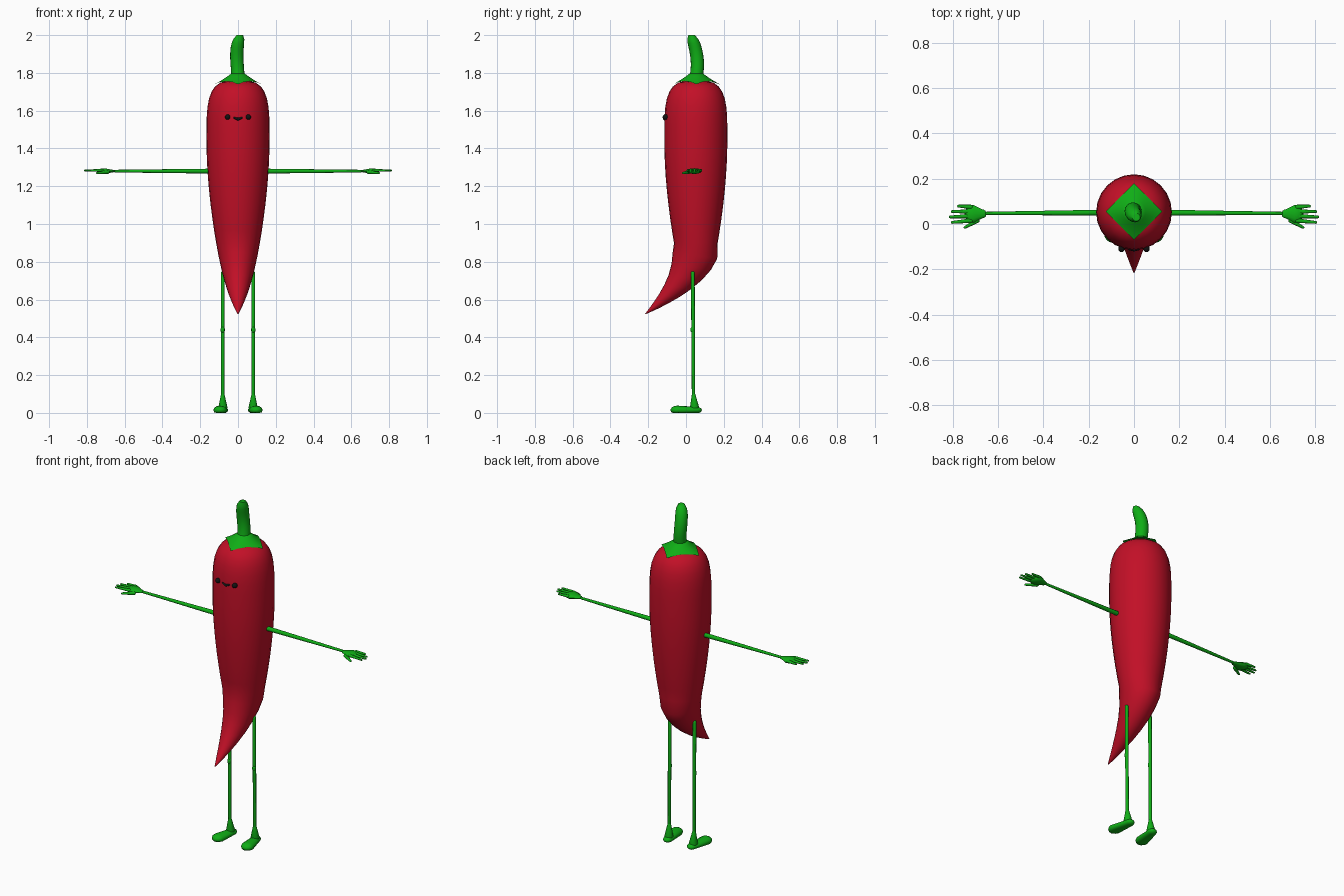
import bpy, bmesh
from math import cos, sin, pi, radians
from mathutils import Vector
from mathutils.geometry import interpolate_bezier

cube = bpy.data.objects.get("Cube")
if cube:
    bpy.data.objects.remove(cube, do_unlink=True)


def material(name, colour):
    mat = bpy.data.materials.new(name)
    mat.use_nodes = True
    mat.diffuse_color = (*colour, 1)
    for node in mat.node_tree.nodes:
        if node.type == 'BSDF_PRINCIPLED':
            node.inputs["Base Color"].default_value = (*colour, 1)
    return mat


RED = material("pepper red", (.54, .005, .02))
GREEN = material("stalk green", (.005, .42, .008))
BLACK = material("face black", (.006, .006, .006))


def ring(centre, u, v, sides, power=2):
    """Superellipse with half axes u and v; power 1 gives a diamond."""
    points = []
    for i in range(sides):
        c, s = cos(2 * pi * i / sides), sin(2 * pi * i / sides)
        scale = (abs(c) ** power + abs(s) ** power) ** (-1 / power)
        points.append(Vector(centre) + (Vector(u) * c + Vector(v) * s) * scale)
    return points


def loft(name, rings, mat, mirror=False):
    """Skin a series of rings and close both ends."""
    bm = bmesh.new()
    loops = [[bm.verts.new(point) for point in points] for points in rings]
    for lower, upper in zip(loops, loops[1:]):
        for i in range(len(lower)):
            bm.faces.new((lower[i - 1], lower[i], upper[i], upper[i - 1]))
    bm.faces.new(loops[0])
    bm.faces.new(loops[-1])
    bmesh.ops.recalc_face_normals(bm, faces=bm.faces)
    mesh = bpy.data.meshes.new(name)
    bm.to_mesh(mesh)
    bm.free()
    mesh.materials.append(mat)
    obj = bpy.data.objects.new(name, mesh)
    bpy.context.collection.objects.link(obj)
    bpy.ops.object.select_all(action='DESELECT')
    obj.select_set(True)
    bpy.context.view_layer.objects.active = obj
    bpy.ops.object.shade_smooth_by_angle(angle=radians(50))
    if mirror:
        obj.modifiers.new("mirror", 'MIRROR')


def limb_pair(name, start, end, start_radius, end_radius, flat=1, mat=GREEN):
    """Mirrored tapered capsule, squashed by flat and cut off at the floor."""
    start, end = Vector(start), Vector(end)
    along = (end - start).normalized()
    up = Vector((0, 1, 0)) if abs(along.z) > .9 else Vector((0, 0, 1))
    side = along.cross(up).normalized()
    up = side.cross(along) * flat
    angles = [pi / 2 * (k + .4) / 3.4 for k in range(4)]
    stations = [(start - along * start_radius * cos(a), start_radius * sin(a))
                for a in angles]
    stations += [(end + along * end_radius * cos(a), end_radius * sin(a))
                 for a in reversed(angles)]
    rings = [ring(centre, side * r, up * r, 12) for centre, r in stations]
    for points in rings:
        for point in points:
            point.z = max(point.z, 0)
    loft(name, rings, mat, mirror=True)


# Body: domed top, tapering down to a tip that curls forward
rings = []
steps = 26
for i in range(steps):
    t = (i + .5) / steps
    z = 1.76 - 1.237 * t * t * (3 - 2 * t)
    dome = min(1, (1.76 - z) / .3)
    taper = max(0, (1.45 - z) / .93)
    width = .167 * (1 - (1 - dome) ** 3.5) ** (1 / 3.5)
    width *= 1 - taper ** (2 + 1.2 * taper ** 3)
    bend = max(0, .88 - z)
    tilt = min(.15, bend * 3)
    depth = width * (1 + tilt)
    rings.append(ring((0, .052 - 2.1 * bend * bend, z), (width, 0, 0),
                      (0, depth, -depth * tilt), 24))
loft("body", rings, RED)

# Four-cornered leaf cap draped over the dome, rising to the stem
rings = []
for k in range(6):
    t = k / 5
    radius = .124 - .09 * t
    points = ring((0, .055, 0), (radius, 0, 0), (0, radius, 0), 24, 1 + t)
    for point in points:
        spread = point.x ** 2 + (point.y - .055) ** 2
        point.z = 1.772 - 2.1 * spread + .028 * t * t
    rings.append(points)
loft("leaf_cap", rings, GREEN)

# Curved stem with a rounded end
path = interpolate_bezier(Vector((0, .05, 1.76)), Vector((0, .07, 1.85)),
                          Vector((-.02, .06, 1.9)), Vector((.01, .03, 2)), 14)
rings = []
for i, centre in enumerate(path):
    radius = .035 * (1 - .5 * (i / (len(path) - 1)) ** 14)
    rings.append(ring(centre, (radius, 0, 0), (0, radius, 0), 16))
loft("stem", rings, GREEN)

# Arms, palms, fingers and thumbs
limb_pair("arms", (.13, .05, 1.28), (.65, .047, 1.28), .013, .007)
limb_pair("palms", (.67, .045, 1.28), (.707, .044, 1.28), .02, .04, flat=.38)
for i, finger in enumerate(("index", "middle", "ring", "little")):
    reach = .81 - .009 * (i - 1) ** 2
    limb_pair(finger + "_fingers", (.72, .015 + .02 * i, 1.284),
              (reach, .007 + .024 * i, 1.283), .01, .006, flat=.8)
limb_pair("thumbs", (.69, .015, 1.275), (.745, -.015, 1.27), .01, .006)

# Legs, knees, ankles and feet
limb_pair("legs", (.081, .04, .05), (.081, .036, .74), .009, .01)
limb_pair("knees", (.081, .035, .435), (.081, .035, .445), .011, .011)
limb_pair("ankles", (.08, .045, .03), (.081, .04, .1), .024, .009)
limb_pair("feet", (.078, .058, .015), (.095, -.046, .015), .026, .036, flat=.65)

# Eyes and a small smile
limb_pair("eyes", (.055, -.107, 1.566), (.055, -.11, 1.566), .014, .014, mat=BLACK)
limb_pair("mouth", (0, -.114, 1.555), (.02, -.111, 1.562), .007, .005, mat=BLACK)
